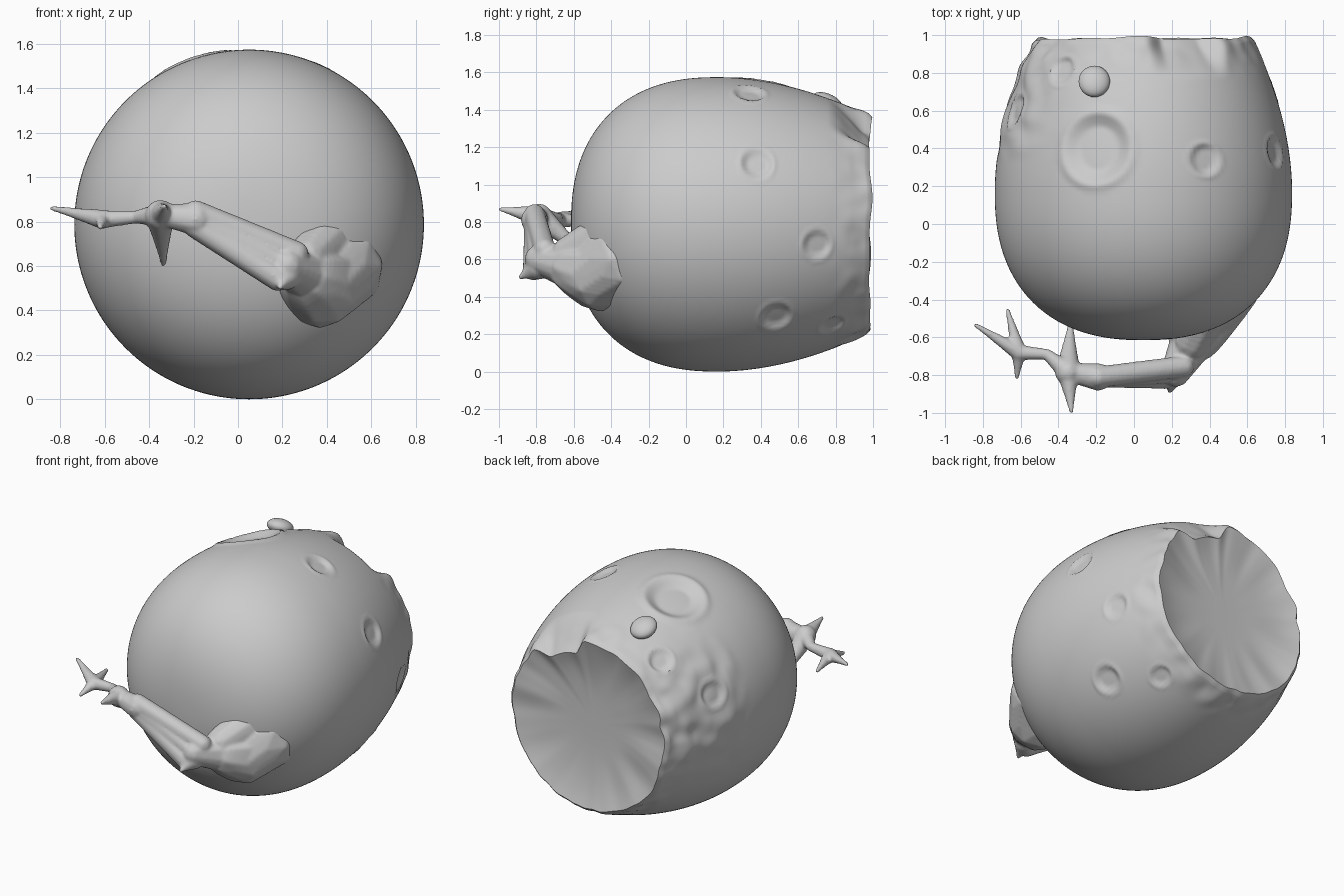
import bpy, bmesh, math
from mathutils import Vector, noise

if "Cube" in bpy.data.objects:
    bpy.data.objects.remove(bpy.data.objects["Cube"])

CX, CZ, R = 0.05, 0.787, 0.787     # egg-shaped body around an axis along y
SEG = 224


def smooth(a, b, x):
    t = min(max((x - a) / (b - a), 0), 1)
    return t * t * (3 - 2 * t)


def wrap(a):
    return (a + math.pi) % (2 * math.pi) - math.pi


def add_object(bm, name, angle):
    bmesh.ops.recalc_face_normals(bm, faces=bm.faces)
    me = bpy.data.meshes.new(name)
    bm.to_mesh(me)
    bm.free()
    ob = bpy.data.objects.new(name, me)
    bpy.context.collection.objects.link(ob)
    bpy.ops.object.select_all(action='DESELECT')
    ob.select_set(True)
    bpy.context.view_layer.objects.active = ob
    bpy.ops.object.shade_smooth_by_angle(angle=math.radians(angle))
    return ob


# Craters: angle around the axis in degrees, y, radius
craters = [(109, 0.40, 0.19), (65, 0.34, 0.09), (25, 0.38, 0.09), (-9, 0.70, 0.08),
           (-41, 0.48, 0.09), (131, 0.81, 0.08), (-54, 0.78, 0.07), (160, 0.6, 0.09)]


def inset(ang, y, r):
    """How far the wall is pushed towards the axis."""
    total = 0
    for deg, cy, rad in craters:
        q = math.hypot(wrap(ang - math.radians(deg)) * r, y - cy) / rad
        depth = 0.2 * rad
        total += depth * (1 - smooth(0.55, 1, q))
        total -= depth * 0.25 * max(0, 1 - abs(q - 1.05) / 0.2)
    # chip broken out of the upper rim
    side = abs(wrap(ang - 1.16)) * r
    total += 0.09 * (1 - smooth(0.12, 0.23, side)) * smooth(0.76, 0.97, y)
    # rough left flank and worn rim
    patch = (1 - smooth(0.2, 0.9, abs(wrap(ang - 2.9)))) * smooth(0.3, 0.5, y)
    d = Vector((math.cos(ang), y * 1.5, math.sin(ang)))
    return total + 0.016 * (patch + smooth(0.75, 0.95, y)) * noise.noise(d * 6)


def wall_radius(y):
    if y < 0.17:
        return R * max(0, 1 - ((0.17 - y) / 0.785) ** 2.35) ** (1 / 2.35)
    return R - 0.2 * ((y - 0.17) / 0.795) ** 1.9


# Body shell: rounded nose, tapering wall, shallow dished back end
rows = []
for i in range(1, 50):
    y = 0.17 - 0.785 * math.cos(i / 50 * math.pi / 2)
    rows.append((y, wall_radius(y), False))
for i in range(81):
    y = 0.17 + 0.795 * i / 80
    rows.append((y, wall_radius(y), False))
for i in range(20):
    s = 1 - i / 20
    rows.append((0.925 + 0.06 * s ** 3, 0.567 * s, True))

bm = bmesh.new()
rings = []
for y, r, is_cap in rows:
    ring = []
    for k in range(SEG):
        a = 2 * math.pi * k / SEG
        push = inset(a, 0.965, 0.587) * r / 0.587 if is_cap else inset(a, y, r)
        c, s = math.cos(a), math.sin(a)
        wob = 0.022 * noise.noise(Vector((c * 2.5, 3, s * 2.5)))
        yy = y + wob * smooth(0.8, 0.97, y) * smooth(0.2, 0.5, r)
        ring.append(bm.verts.new((CX + (r - push) * c, yy, CZ + (r - push) * s)))
    rings.append(ring)
for r0, r1 in zip(rings, rings[1:]):
    for k in range(SEG):
        j = (k + 1) % SEG
        bm.faces.new((r0[k], r0[j], r1[j], r1[k]))
for ring, y in ((rings[0], -0.615), (rings[-1], 0.925)):
    c = bm.verts.new((CX, y, CZ))
    for k in range(SEG):
        bm.faces.new((ring[k], ring[(k + 1) % SEG], c))
add_object(bm, "body_shell", 40)

# Small knob on top
bm = bmesh.new()
bmesh.ops.create_uvsphere(bm, u_segments=32, v_segments=16, radius=0.083)
for v in bm.verts:
    v.co = Vector((v.co.x - 0.21, v.co.y + 0.755, v.co.z * 0.62 + 1.437 - v.co.y * 0.3))
add_object(bm, "top_knob", 80)

# Limb: tapering rods of balls, fused into one skin
bm = bmesh.new()


def rod(p, q, r0, r1, curve=1):
    n = int((q - p).length / (0.3 * min(r0, r1) + 0.007)) + 2
    for i in range(n + 1):
        t = i / n
        rad = r1 + (r0 - r1) * (1 - t) ** curve
        ball = bmesh.ops.create_icosphere(bm, subdivisions=2, radius=rad)["verts"]
        bmesh.ops.translate(bm, vec=p.lerp(q, t), verts=ball)


root = Vector((0.44, -0.34, 0.60))
hip = Vector((0.37, -0.46, 0.52))
neck = Vector((0.31, -0.62, 0.56))
elbow = Vector((0.22, -0.785, 0.60))
fore_end = Vector((-0.19, -0.81, 0.81))
wrist = Vector((-0.35, -0.785, 0.83))
mid = Vector((-0.46, -0.69, 0.82))
knuckle = Vector((-0.61, -0.68, 0.81))
up = Vector((0, 0, 1))

# shoulder swelling out of the body
rod(root, hip, 0.22, 0.20)
rod(hip, neck, 0.20, 0.12, 0.7)
rod(neck, elbow, 0.12, 0.08)
rod(root + up * 0.16, neck + up * 0.07, 0.15, 0.10)

# forearm: lower, middle and upper ridge
for s in (-1, 0, 1):
    rod(elbow + s * Vector((0.04, 0.03, 0.055)), fore_end + s * up * 0.03, 0.06, 0.058)
rod(fore_end, wrist, 0.075, 0.05)

# hand
rod(wrist, mid, 0.055, 0.03)
rod(mid, knuckle, 0.03, 0.042)

# claws: base, tip, base radius
for base, tip, rad in [(elbow - up * 0.04, (0.19, -0.885, 0.505), 0.07),
                       (wrist, (-0.332, -0.99, 0.868), 0.06),
                       (wrist, (-0.335, -0.515, 0.605), 0.07),
                       (knuckle, (-0.835, -0.537, 0.86), 0.045),
                       (knuckle, (-0.668, -0.46, 0.80), 0.045),
                       (knuckle, (-0.62, -0.81, 0.775), 0.04)]:
    rod(base, Vector(tip), rad, 0.014, 1.2)

limb = add_object(bm, "clawed_limb", 80)
fuse = limb.modifiers.new("fuse", 'REMESH')
fuse.mode = 'VOXEL'
fuse.voxel_size = 0.009
fuse.use_smooth_shade = True
soften = limb.modifiers.new("soften", 'SMOOTH')
soften.factor = 0.5
soften.iterations = 8
